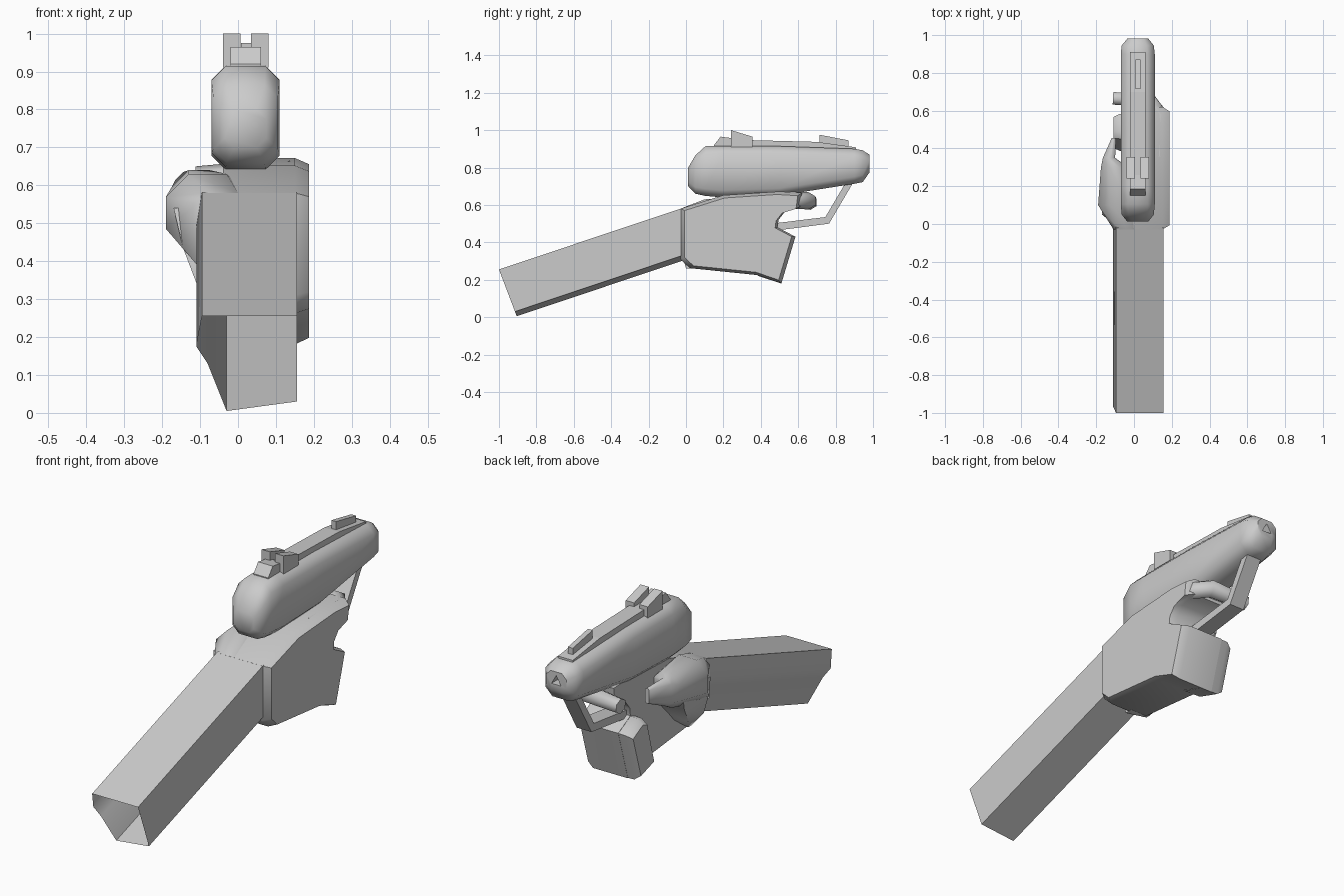
import bpy, bmesh, math
from mathutils import Vector

if "Cube" in bpy.data.objects:
    bpy.data.objects.remove(bpy.data.objects["Cube"])


def loft(name, rings, cap_start=True, cap_end=True, smooth=50):
    """Skin a list of equal-length point rings."""
    bm = bmesh.new()
    rows = [[bm.verts.new(p) for p in ring] for ring in rings]
    n = len(rows[0])
    for a, b in zip(rows, rows[1:]):
        for i in range(n):
            j = (i + 1) % n
            bm.faces.new((a[i], a[j], b[j], b[i]))
    if cap_start:
        bm.faces.new(rows[0][::-1])
    if cap_end:
        bm.faces.new(rows[-1])
    bmesh.ops.recalc_face_normals(bm, faces=bm.faces)
    mesh = bpy.data.meshes.new(name)
    bm.to_mesh(mesh)
    bm.free()
    ob = bpy.data.objects.new(name, mesh)
    bpy.context.collection.objects.link(ob)
    if smooth:
        bpy.ops.object.select_all(action='DESELECT')
        ob.select_set(True)
        bpy.context.view_layer.objects.active = ob
        bpy.ops.object.shade_smooth_by_angle(angle=math.radians(smooth))
    return ob


def octagon(y, x0, x1, z0, z1, c):
    """Chamfered rectangle across the y axis."""
    return [(x0 + c, y, z0), (x1 - c, y, z0), (x1, y, z0 + c), (x1, y, z1 - c),
            (x1 - c, y, z1), (x0 + c, y, z1), (x0, y, z1 - c), (x0, y, z0 + c)]


def extrude_x(name, profile, x0, x1):
    """Flat-sided part from a (y, z) side profile."""
    return loft(name, [[(x, y, z) for y, z in profile] for x in (x0, x1)], smooth=0)


# Pistol slide: chamfered body with rounded rear and narrowing muzzle
CX = 0.02
slide = loft("pistol_slide", [octagon(y, CX - h, CX + h, a, b, c) for y, h, a, b, c in (
    (.012, .055, .70, .80, .025), (.05, .085, .66, .865, .035), (.105, .09, .648, .915, .038),
    (.20, .09, .64, .916, .038), (.50, .09, .65, .914, .038), (.90, .09, .713, .90, .038),
    (.945, .085, .722, .892, .038), (.982, .055, .775, .868, .025))])

# Triangular muzzle recess
bpy.ops.mesh.primitive_cylinder_add(vertices=3, radius=.03, depth=.1,
                                    location=(CX, .98, .82), rotation=(math.pi / 2, 0, 0))
cutter = bpy.context.object
cutter.name = "muzzle_cutter"
cutter.hide_render = True
cutter.hide_set(True)
cut = slide.modifiers.new("muzzle", 'BOOLEAN')
cut.operation = 'DIFFERENCE'
cut.object = cutter

# Top rail, rear sight base and sights
extrude_x("top_rail", [(.2, .90), (.2, .95), (.7, .937), (.91, .908), (.91, .88)], -.02, .06)
extrude_x("rear_sight_base", [(.15, .90), (.15, .92), (.185, .965), (.26, .955), (.26, .90)], -.02, .06)
for side, x in (("left", -.04), ("right", .034)):
    extrude_x("rear_sight_" + side, [(.24, .91), (.24, 1.0), (.355, .965), (.355, .91)], x, x + .046)
extrude_x("front_sight", [(.715, .92), (.715, .975), (.87, .945), (.87, .90)], .008, .034)

# Trigger guard strip
extrude_x("trigger_guard", [(.46, .46), (.765, .50), (.90, .73), (.86, .73), (.745, .535), (.46, .50)],
          -.02, .06)

# Forearm: open six-sided sleeve, end cut square to its axis
section = [(-.095, .255), (-.11, .175), (-.08, .13), (-.03, .005), (.155, .03), (.155, .255)]
end = [Vector((x, -1 + (.255 - z) * .38, z)) for x, z in section]
loft("forearm", [end, [p + Vector((0, .98, .328)) for p in end]], cap_start=False, smooth=45)

# Back of the hand with grip: side profile, drawn in at the outer face
hand = [(-.03, .58), (.2, .652), (.5, .672), (.62, .665), (.61, .59), (.53, .565), (.495, .52),
        (.49, .48), (.585, .43), (.51, .18), (.38, .225), (.02, .262), (-.03, .31)]
loft("hand_and_grip", [[(x, .3 + (y - .3) * s, .44 + (z - .44) * s) for y, z in hand]
                       for x, s in ((-.04, 1), (.15, 1), (.187, .93))], smooth=40)

# Curled fingers wrapping the front of the grip to the left
front = [(.585, .43), (.51, .18), (.385, .22), (.45, .465), (.49, .48)]
loft("curled_fingers", [[(x, .48 + (y - .48) * s, .33 + (z - .33) * s) for y, z in front]
                        for x, s in ((.02, 1), (-.075, .98), (-.108, .82))], smooth=50)

# Thumb along the left side
loft("thumb", [octagon(*r) for r in (
    (-.03, -.108, .03, .36, .58, .03), (.10, -.19, .03, .425, .63, .06),
    (.30, -.175, -.03, .47, .64, .045), (.35, -.165, -.1, .50, .635, .02),
    (.455, -.118, -.095, .545, .62, .008))], smooth=60)

# Heel of the palm under the thumb
loft("palm_heel", [[(x0, y0 + .03, z), (.05, y0, z), (.05, y1, z), (x0, y1 - .05, z)]
                   for z, x0, y0, y1 in ((.54, -.17, .02, .32), (.435, -.145, .0, .27),
                                         (.33, -.105, -.02, .18), (.26, -.05, .0, .1))], smooth=60)

# Index finger: along the right side, then across onto the trigger
path = [Vector(p) for p in ((.135, .36, .61), (.14, .58, .625), (.085, .655, .622), (-.11, .665, .612))]
rings = []
for i, p in enumerate(path):
    d = (path[min(i + 1, 3)] - path[max(i - 1, 0)]).normalized()
    side = d.cross(Vector((0, 0, 1))).normalized()
    up = side.cross(d)
    r = (.055, .046, .046, .038)[i]
    rings.append([p + r * (math.cos(a) * side + math.sin(a) * up)
                  for a in (math.tau * (k + .5) / 6 for k in range(6))])
loft("index_finger", rings, smooth=65)
